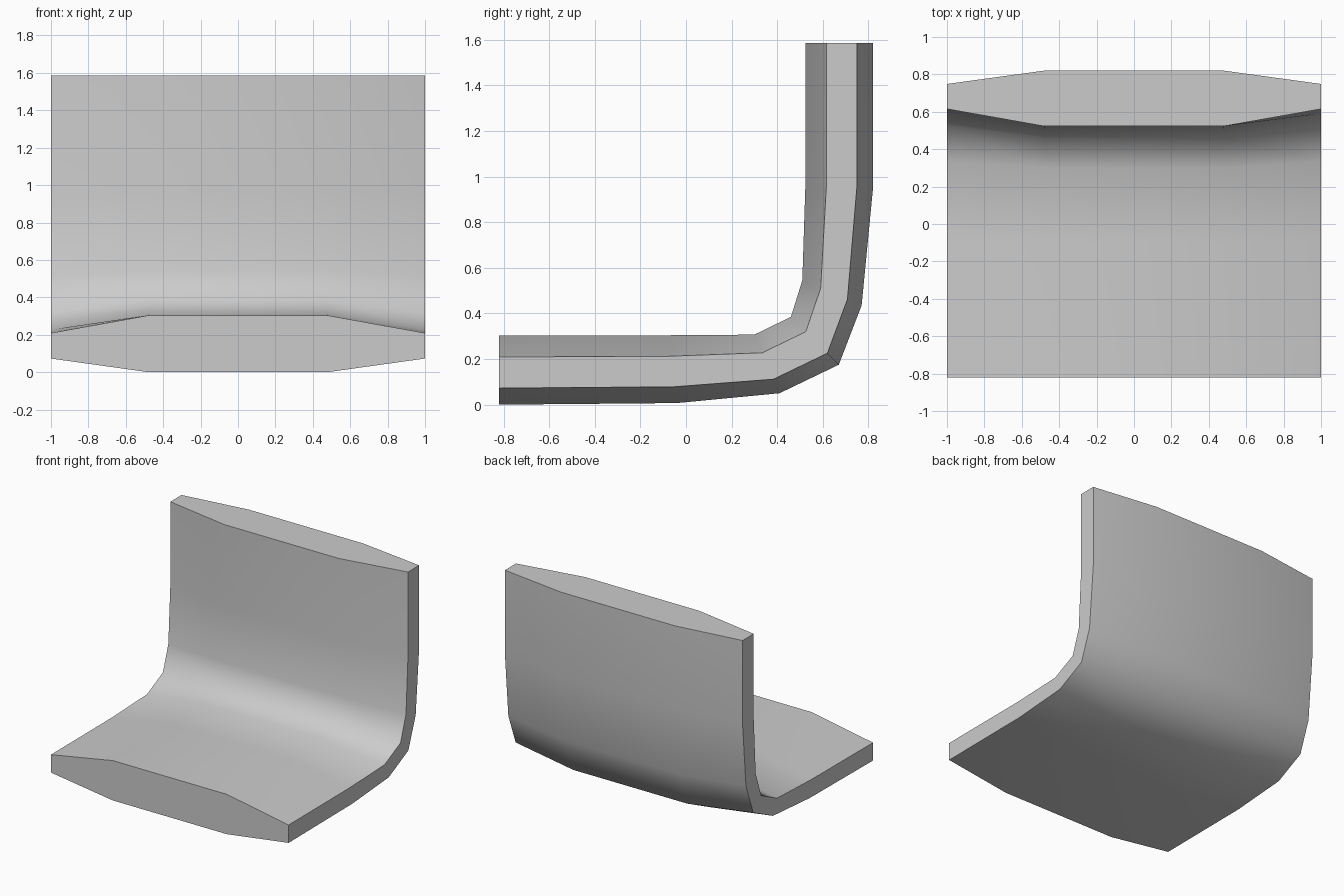
import bpy
import bmesh
import math
from mathutils import Vector

cube = bpy.data.objects.get("Cube")
if cube:
    bpy.data.objects.remove(cube, do_unlink=True)

# Plain grey material
GREY = (0.6, 0.6, 0.6, 1.0)
mat = bpy.data.materials.new("plain grey")
mat.use_nodes = True
mat.diffuse_color = GREY
mat.node_tree.nodes["Principled BSDF"].inputs["Base Color"].default_value = GREY

# Side profile: (outer y, z), (inner y, z) from the seat front up to the back top
STATIONS = [
    ((-0.82, 0.0), (-0.82, 0.303)),
    ((-0.04, 0.007), (-0.10, 0.304)),
    ((0.41, 0.05), (0.30, 0.307)),
    ((0.67, 0.175), (0.46, 0.385)),
    ((0.77, 0.435), (0.51, 0.545)),
    ((0.82, 0.95), (0.523, 0.95)),
    ((0.82, 1.585), (0.523, 1.585)),
]
# Cross-section ring: x and the fraction of the way from outer to inner surface
RING = [(-0.48, 0), (0.48, 0), (1, 0.24), (1, 0.69),
        (0.48, 1), (-0.48, 1), (-1, 0.69), (-1, 0.24)]

# Sweep the lens-shaped section along the bent profile
bm = bmesh.new()
rings = []
for outer, inner in STATIONS:
    o, i = Vector(outer), Vector(inner)
    points = [(x, o.lerp(i, t)) for x, t in RING]
    rings.append([bm.verts.new((x, p.x, p.y)) for x, p in points])
n = len(RING)
for a, b in zip(rings, rings[1:]):
    for k in range(n):
        m = (k + 1) % n
        bm.faces.new((a[k], a[m], b[m], b[k]))
bm.faces.new(rings[0])
bm.faces.new(rings[-1])
bmesh.ops.recalc_face_normals(bm, faces=bm.faces)

mesh = bpy.data.meshes.new("seat_and_back")
bm.to_mesh(mesh)
bm.free()
mesh.materials.append(mat)
seat = bpy.data.objects.new("seat_and_back", mesh)
bpy.context.collection.objects.link(seat)

# Smooth the bend, keep the rims sharp
bpy.ops.object.select_all(action="DESELECT")
seat.select_set(True)
bpy.context.view_layer.objects.active = seat
bpy.ops.object.shade_smooth_by_angle(angle=math.radians(60))
